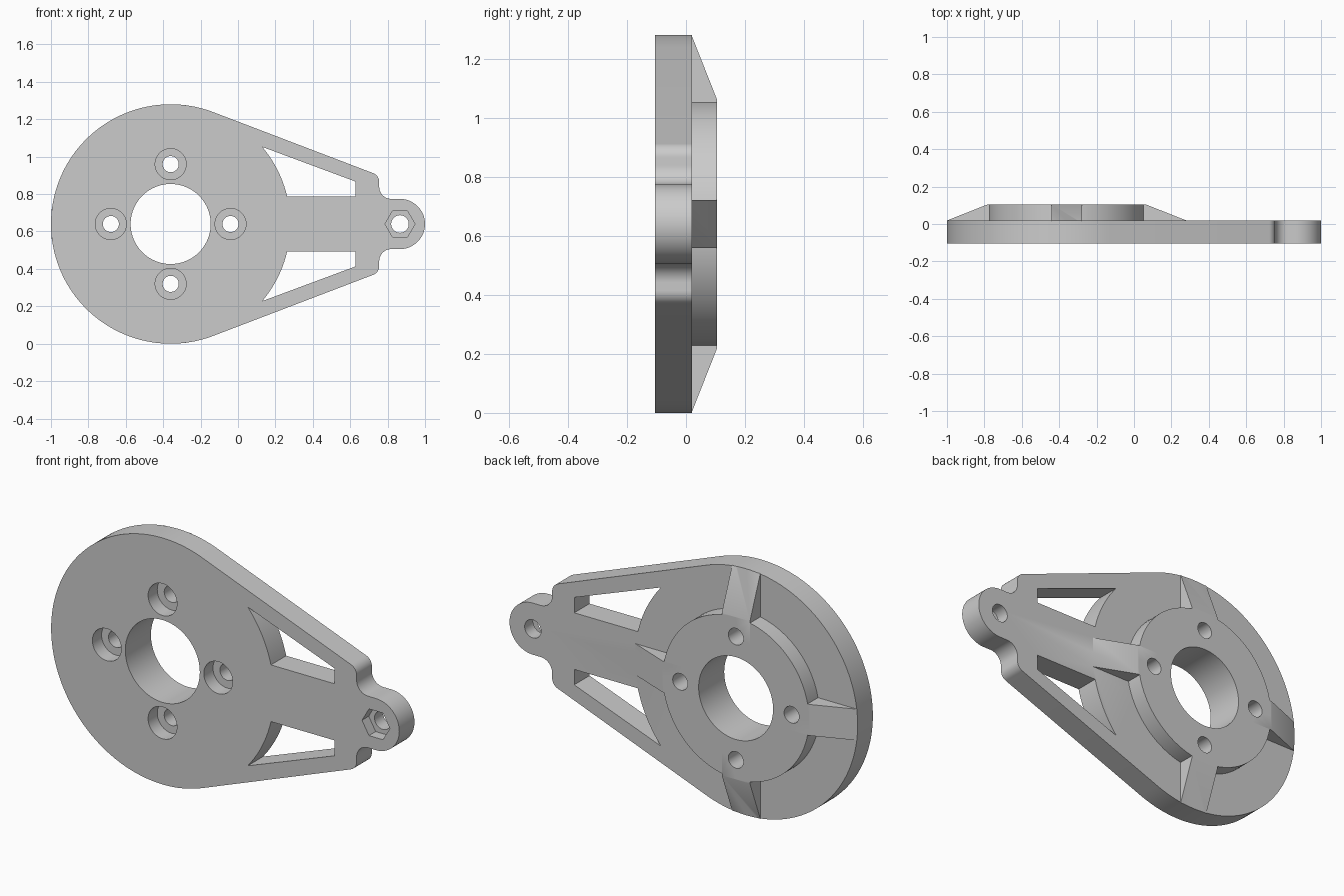
import bpy, bmesh
from math import sin, cos, pi, radians
from mathutils import Matrix

if "Cube" in bpy.data.objects:
    bpy.data.objects.remove(bpy.data.objects["Cube"])

CX, CZ = -0.36, 0.64           # disc centre
FRONT, BACK, TOP = -0.105, 0.02, 0.105
R = 0.64


def arc(cx, cz, r, a0, a1, n):
    """Points on an arc in the x-z plane, angles in degrees."""
    return [(cx + r * cos(radians(a0 + (a1 - a0) * i / n)),
             cz + r * sin(radians(a0 + (a1 - a0) * i / n))) for i in range(n + 1)]


def circle(cx, cz, r, n=64):
    return arc(cx, cz, r, 0, 360, n)[:-1]


def flip(pts):
    """Mirror a profile about the horizontal centre line."""
    return [(x, 2 * CZ - z) for x, z in reversed(pts)]


def prism(name, pts, y0, y1, matrix=None):
    """Extrude an x-z profile along y."""
    bm = bmesh.new()
    a = [bm.verts.new((x, y0, z)) for x, z in pts]
    b = [bm.verts.new((x, y1, z)) for x, z in pts]
    bm.faces.new(a)
    bm.faces.new(b[::-1])
    for i in range(len(a)):
        j = (i + 1) % len(a)
        bm.faces.new((a[i], b[i], b[j], a[j]))
    if matrix:
        bm.transform(matrix)
    bmesh.ops.recalc_face_normals(bm, faces=bm.faces)
    me = bpy.data.meshes.new(name)
    bm.to_mesh(me)
    bm.free()
    ob = bpy.data.objects.new(name, me)
    bpy.context.scene.collection.objects.link(ob)
    return ob


# Plate outline: upper half from the boss tip round to the left, then mirrored
upper = (arc(0.866, CZ, 0.134, 0, 90, 20)
         + arc(0.82, 0.839, 0.065, 270, 180, 12)
         + arc(0.705, 0.865, 0.05, 0, 69.1, 10)
         + arc(CX, CZ, R, 69.1, 180, 48))
plate = prism("motor_mount_plate", upper + flip(upper)[1:-1], FRONT, BACK)

# Raised hub and four sloping ribs
added = [prism("hub", circle(CX, CZ, 0.42, 96), -0.03, TOP)]
rib = [(0.3, -TOP), (0.422, -TOP), (0.637, -BACK), (0.6, 0.03), (0.3, 0.03)]
for k in range(4):
    m = (Matrix.Translation((CX, 0, CZ)) @ Matrix.Rotation(k * pi / 2, 4, 'Y')
         @ Matrix.Rotation(pi / 2, 4, 'X'))
    added.append(prism("rib", rib, -0.081, 0.081, m))

# Arm windows, bore, counterbored bolt holes, hex nut pocket
window = [(0.628, 0.787), (0.628, 0.867)] + arc(CX, CZ, R, 40.1, 13.3, 16)
cuts = [prism("window_cut", w, -0.3, 0.3) for w in (window, flip(window))]
cuts.append(prism("bore_cut", circle(CX, CZ, 0.214, 80), -0.3, 0.3))
for x, z in circle(CX, CZ, 0.32, 4):
    cuts.append(prism("bolt_cut", circle(x, z, 0.043, 40), -0.3, 0.3))
    cuts.append(prism("counterbore_cut", circle(x, z, 0.083, 48), -0.3, FRONT + 0.075))
cuts.append(prism("pin_cut", circle(0.866, CZ, 0.047, 40), -0.3, 0.3))
cuts.append(prism("nut_cut", circle(0.866, CZ, 0.08, 6), -0.3, FRONT + 0.055))

for ob in added + cuts:
    mod = plate.modifiers.new(ob.name, 'BOOLEAN')
    mod.operation = 'UNION' if ob in added else 'DIFFERENCE'
    mod.solver = 'EXACT'
    mod.object = ob
    ob.hide_render = True

# Bake the booleans and remove the helpers
dg = bpy.context.evaluated_depsgraph_get()
baked = bpy.data.meshes.new_from_object(plate.evaluated_get(dg))
plate.modifiers.clear()
plate.data = baked
for ob in added + cuts:
    bpy.data.objects.remove(ob)

bpy.ops.object.select_all(action='DESELECT')
plate.select_set(True)
bpy.context.view_layer.objects.active = plate
bpy.ops.object.shade_smooth_by_angle(angle=radians(25))
